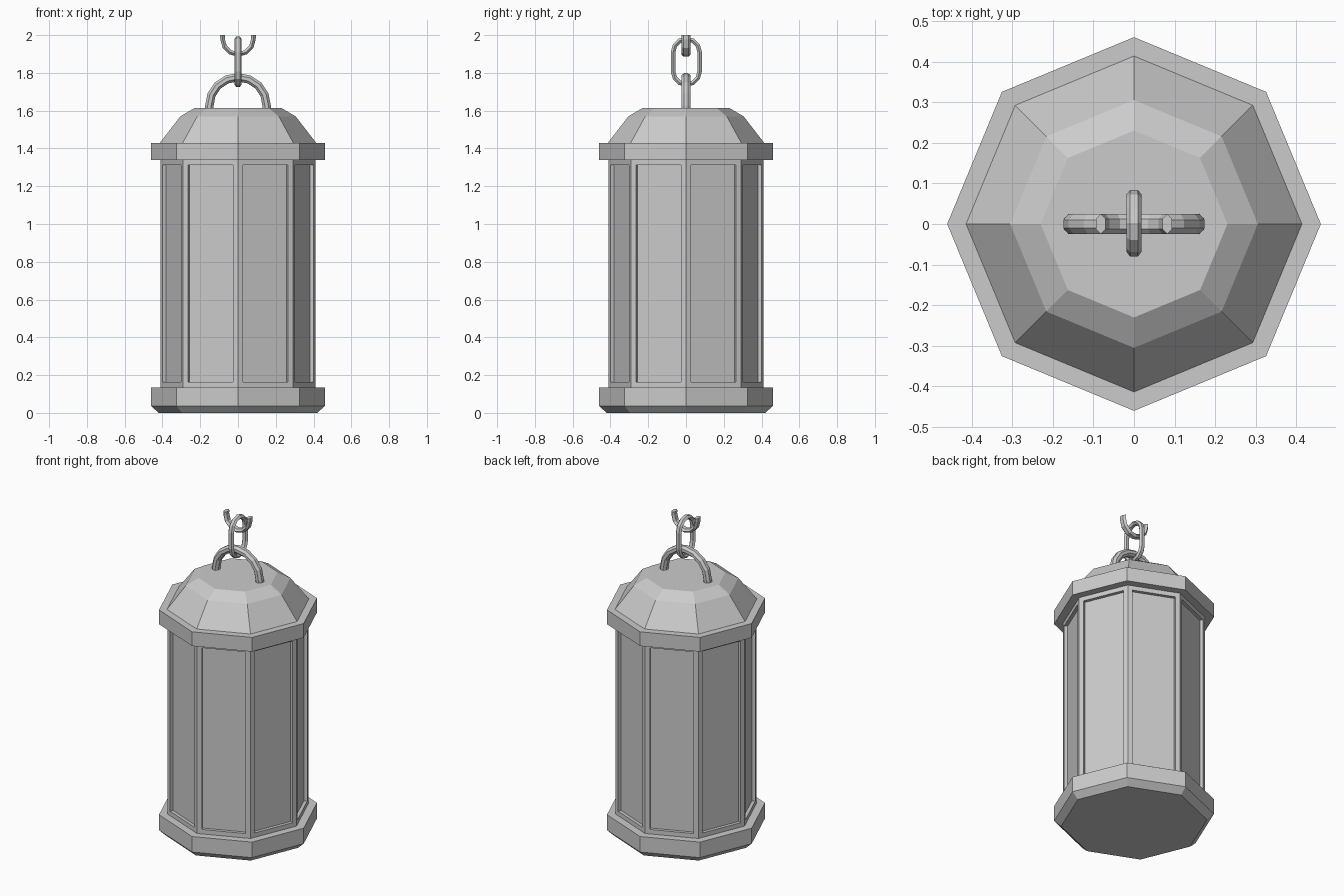
import bpy, bmesh
from math import sin, cos, pi
from mathutils import Vector

if "Cube" in bpy.data.objects:
    bpy.data.objects.remove(bpy.data.objects["Cube"])


def finish(bm, name):
    bmesh.ops.recalc_face_normals(bm, faces=bm.faces)
    me = bpy.data.meshes.new(name)
    bm.to_mesh(me)
    bm.free()
    ob = bpy.data.objects.new(name, me)
    bpy.context.collection.objects.link(ob)
    return ob


def skin(bm, rings, closed=False):
    """Bridge vertex rings; cap the ends unless the loop is closed."""
    rings = [[bm.verts.new(p) for p in r] for r in rings]
    n = len(rings[0])
    pairs = list(zip(rings, rings[1:])) + ([(rings[-1], rings[0])] if closed else [])
    sides = [bm.faces.new((a[i], a[(i + 1) % n], b[(i + 1) % n], b[i]))
             for a, b in pairs for i in range(n)]
    if not closed:
        bm.faces.new(rings[0])
        bm.faces.new(rings[-1])
    bm.normal_update()
    return sides


def octagon(r, z):
    return [(r * cos(i * pi / 4), r * sin(i * pi / 4), z) for i in range(8)]


def lathe(name, profile):
    bm = bmesh.new()
    skin(bm, [octagon(r, z) for r, z in profile])
    return finish(bm, name)


def tube(name, path, radial, lateral, sides, turn=0, along_y=False, closed=False):
    """Sweep a flattened polygon along (u, z) points in the XZ or YZ plane."""
    bm = bmesh.new()
    pts = [Vector(p) for p in path]
    rings = []
    for i, p in enumerate(pts):
        a = pts[i - 1] if i or closed else p
        b = pts[(i + 1) % len(pts)] if i < len(pts) - 1 or closed else p
        t = (b - a).normalized()
        ring = []
        for k in range(sides):
            w = 2 * pi * k / sides + turn
            u = p.x - t.y * radial * sin(w)
            z = p.y + t.x * radial * sin(w)
            v = lateral * cos(w)
            ring.append((v, u, z) if along_y else (u, v, z))
        rings.append(ring)
    skin(bm, rings, closed)
    return finish(bm, name)


def arc(r, z, start, end, steps):
    return [(r * cos(start + (end - start) * i / steps),
             z + r * sin(start + (end - start) * i / steps)) for i in range(steps + 1)]


# Base plinth, top band and domed roof
lathe("base", [(0.42, 0), (0.46, 0.037), (0.46, 0.135), (0.40, 0.135)])
lathe("top_band", [(0.40, 1.34), (0.46, 1.34), (0.46, 1.43), (0.40, 1.43)])
lathe("roof", [(0.415, 1.428), (0.305, 1.57), (0.23, 1.614)])

# Body with a recessed panel on each side
bm = bmesh.new()
panels = skin(bm, [octagon(0.41, 0.135), octagon(0.41, 1.34)])
bmesh.ops.recalc_face_normals(bm, faces=bm.faces)
bmesh.ops.inset_individual(bm, faces=panels, thickness=0.04)
bmesh.ops.inset_individual(bm, faces=panels, thickness=0.0, depth=-0.02)
finish(bm, "body")

# Carrying handle
tube("handle", [(0.152, 1.60)] + arc(0.152, 1.625, 0, pi, 8) + [(-0.152, 1.60)],
     0.024, 0.027, 8, pi / 8)

# Chain: one whole link, and one cut off at the top
link = arc(0.07, 1.91, 0, pi, 6) + arc(0.07, 1.808, pi, 2 * pi, 6)
tube("chain_link", [(y + 0.002, z) for y, z in link], 0.014, 0.019, 6,
     along_y=True, closed=True)
tube("cut_chain_link", [(-0.082, 2.0)] + arc(0.082, 1.98, pi, 2 * pi, 6) + [(0.082, 2.0)],
     0.014, 0.025, 6)
